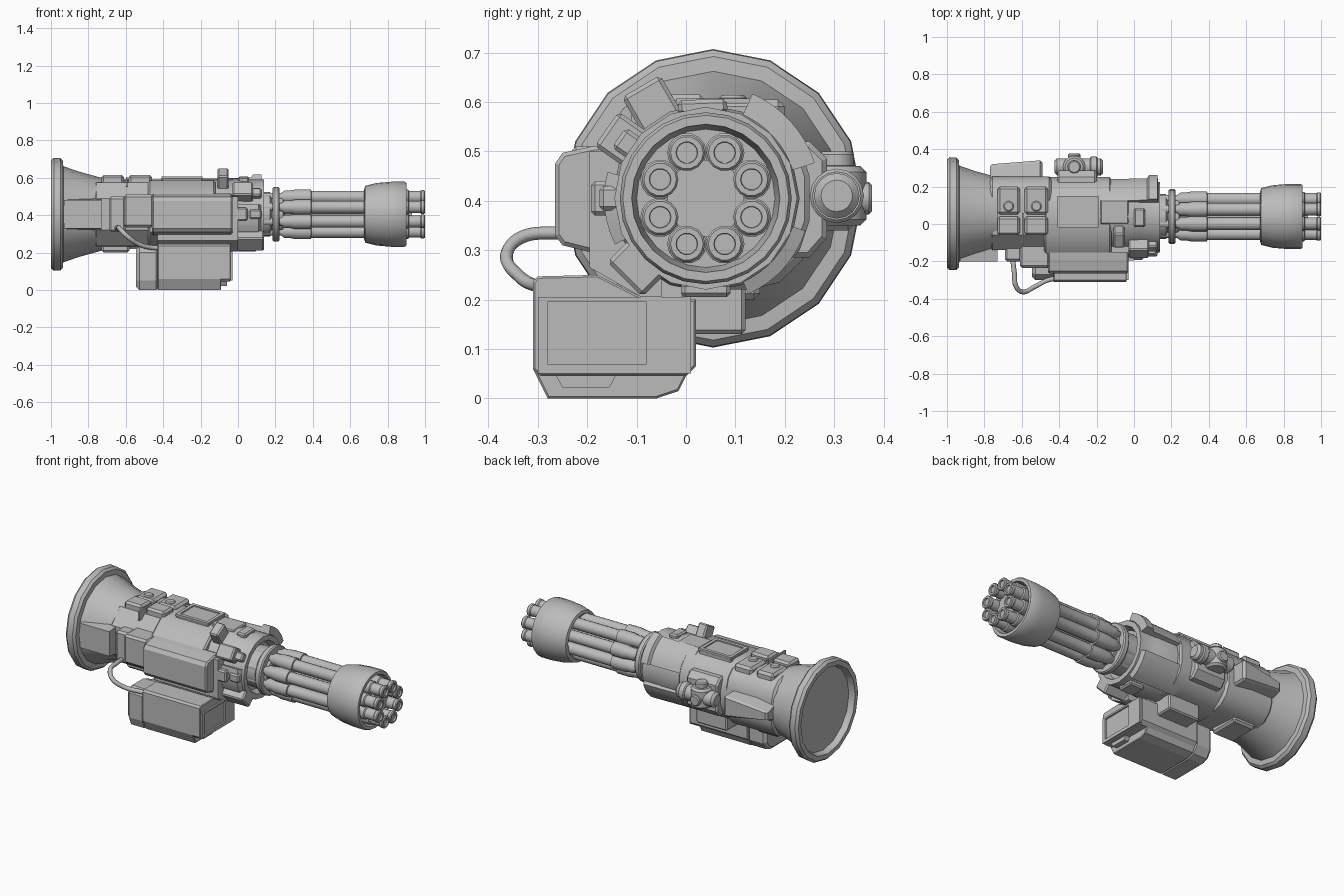
import bpy, bmesh, math
from mathutils import Matrix, Vector

if "Cube" in bpy.data.objects:
    bpy.data.objects.remove(bpy.data.objects["Cube"], do_unlink=True)

AY, AZ = 0.04, 0.405  # axis of the rotating barrels

metal = bpy.data.materials.new("grey_metal")
metal.use_nodes = True
GREY = (0.5, 0.5, 0.5, 1)
metal.diffuse_color = GREY
metal.node_tree.nodes["Principled BSDF"].inputs["Base Color"].default_value = GREY


def finish(name, bm, smooth=30):
    bmesh.ops.remove_doubles(bm, verts=bm.verts, dist=1e-5)
    bmesh.ops.recalc_face_normals(bm, faces=bm.faces)
    me = bpy.data.meshes.new(name)
    bm.to_mesh(me)
    bm.free()
    ob = bpy.data.objects.new(name, me)
    bpy.context.collection.objects.link(ob)
    me.materials.append(metal)
    if smooth:
        bpy.ops.object.select_all(action='DESELECT')
        ob.select_set(True)
        bpy.context.view_layer.objects.active = ob
        bpy.ops.object.shade_smooth_by_angle(angle=math.radians(smooth))
    return ob


def box(name, x, y, z, bevel=0.0, turn=0):
    """Chamfered box between limits, optionally turned about the barrel axis."""
    bm = bmesh.new()
    bmesh.ops.create_cube(bm, size=1)
    for v in bm.verts:
        v.co = Vector([(a + b) / 2 + c * (b - a) for (a, b), c in zip((x, y, z), v.co)])
    if bevel:
        bmesh.ops.bevel(bm, geom=bm.edges[:], offset=bevel, segments=1, affect='EDGES')
    if turn:
        bmesh.ops.rotate(bm, verts=bm.verts, cent=(0, AY, AZ),
                         matrix=Matrix.Rotation(math.radians(turn), 3, 'X'))
    return finish(name, bm, 0)


def radial(name, x, r, width, angle, bevel=0.008):
    """Block standing on the round housing; angle runs from +y towards +z."""
    return box(name, x, (AY + r[0], AY + r[1]), (AZ - width / 2, AZ + width / 2), bevel, angle)


def prism(name, section, x0, x1, bevel=0.0, smooth=0):
    """Cross-section in y, z drawn out along x."""
    bm = bmesh.new()
    face = bm.faces.new([bm.verts.new((x0, y, z)) for y, z in section])
    ext = bmesh.ops.extrude_face_region(bm, geom=[face])["geom"]
    bmesh.ops.translate(bm, vec=(x1 - x0, 0, 0),
                        verts=[g for g in ext if isinstance(g, bmesh.types.BMVert)])
    if bevel:
        ends = [e for e in bm.edges if abs(e.verts[0].co.x - e.verts[1].co.x) < 1e-6]
        bmesh.ops.bevel(bm, geom=ends, offset=bevel, segments=1, affect='EDGES')
    return finish(name, bm, smooth)


def lathe(name, profile, n, centre=(0, AY, AZ), axis='X', arc=None, smooth=35):
    """Profile of (distance, radius) turned about an axis; arc gives a closed shell."""
    bm = bmesh.new()
    a0, a1 = [math.radians(a) for a in (arc or (0, 360))]
    steps = n + 1 if arc else n
    rings = []
    for i in range(steps):
        a = a0 + (a1 - a0) * i / n
        rings.append([bm.verts.new((d, r * math.cos(a), r * math.sin(a))) for d, r in profile])
    m = len(profile)
    for i in range(n):
        p, q = rings[i], rings[(i + 1) % steps]
        for j in range(m if arc else m - 1):
            k = (j + 1) % m
            bm.faces.new((p[j], p[k], q[k], q[j]))
    if arc:
        bm.faces.new(rings[0])
        bm.faces.new(rings[-1])
    if axis == 'Y':
        bmesh.ops.rotate(bm, verts=bm.verts, matrix=Matrix.Rotation(math.pi / 2, 3, 'Z'))
    elif axis == 'Z':
        bmesh.ops.rotate(bm, verts=bm.verts, matrix=Matrix.Rotation(-math.pi / 2, 3, 'Y'))
    bmesh.ops.translate(bm, verts=bm.verts, vec=centre)
    bmesh.ops.dissolve_degenerate(bm, dist=1e-6, edges=bm.edges)
    return finish(name, bm, smooth)


def cyl(name, d0, d1, r, centre, axis, n=16, c=0.006):
    return lathe(name, [(d0, 0), (d0, r - c), (d0 + c, r), (d1 - c, r), (d1, r - c), (d1, 0)],
                 n, centre, axis)


# Rear flare with its rim and recessed back
lathe("rear_flare", [(-.965, 0), (-.965, .25), (-1, .262), (-1, .29), (-.985, .302), (-.95, .3),
                     (-.936, .287), (-.934, .257), (-.85, .228), (-.73, .195), (-.73, 0)],
      16, (0, .055, .405), smooth=25)
prism("flare_side_plate", [(-.2, .33), (-.2, .48), (-.12, .49), (-.12, .32)], -.93, -.73)

# Main housing
prism("rear_housing", [(-.14, .32), (-.14, .49), (-.06, .575), (.13, .59), (.19, .575),
                       (.235, .53), (.255, .47), (.255, .33), (.235, .28), (.19, .235),
                       (.13, .22), (-.06, .235)], -.77, -.44, .014, 40)
prism("middle_housing", [(-.17, .31), (-.17, .5), (-.07, .585), (.12, .59), (.185, .56),
                         (.23, .51), (.25, .45), (.25, .36), (.23, .3), (.185, .25), (.12, .22),
                         (-.07, .225)], -.48, -.12, .01, 40)
lathe("front_housing", [(-.2, 0), (-.2, .19), (.02, .19), (.03, .185), (.14, .185), (.14, .155),
                        (.1, .14), (.1, 0)], 16)
lathe("rear_side_shell", [(-.18, .185), (-.18, .208), (.07, .215), (.08, .232), (.125, .232),
                          (.13, .185)], 8, arc=(18, 66))
lathe("lower_side_shell", [(-.18, .185), (-.18, .208), (.12, .212), (.13, .185)], 8,
      arc=(-66, -18))

# Front side armour and lower skirt
prism("side_armour", [(-.15, .29), (-.19, .295), (-.25, .31), (-.265, .33), (-.265, .475),
                      (-.25, .497), (-.19, .51), (-.15, .515)], -.46, -.03, .008)
prism("side_skirt", [(-.195, .265), (-.195, .5), (-.05, .5), (-.05, .205), (-.09, .205)],
      -.43, .0)
box("armour_rear_box", (-.61, -.45), (-.235, -.1), (.335, .51), .012)
box("armour_rear_step", (-.69, -.6), (-.2, -.1), (.31, .5), .012)

# Clamps standing around the front housing
lathe("front_side_shell", [(-.05, .18), (-.05, .206), (.11, .206), (.125, .18)], 6,
      arc=(165, 207))
radial("front_clamp_upper", (-.03, .08), (.16, .245), .085, 145)
radial("front_clamp_middle", (-.03, .05), (.16, .232), .07, 180)
radial("front_clamp_lower", (-.03, .14), (.15, .232), .1, 225)
for i, angle in enumerate((145, 180)):
    radial(f"front_clamp_foot_{i}", (.06, .125), (.16, .215), .05, angle)
radial("top_knob", (-.11, -.05), (.17, .262), .09, 120)
radial("top_clamp", (.0, .06), (.17, .2), .1, 92)
radial("bottom_clamp", (.0, .1), (.17, .2), .1, 270)

# Top screen and ribs
box("screen_frame", (-.41, -.19), (-.02, .15), (.57, .6), .006)
for name, x, y in (("left", (-.21, -.19), (-.02, .15)), ("right", (-.41, -.39), (-.02, .15)),
                   ("front", (-.41, -.19), (-.02, 0)), ("back", (-.41, -.19), (.13, .15))):
    box("screen_edge_" + name, x, y, (.595, .607))
box("top_rib", (-.18, -.03), (.0, .13), (.57, .597), .006)

# Rear saddles above and below
for i, x in enumerate(((-.73, -.61), (-.585, -.46))):
    box(f"top_saddle_{i}", x, (-.06, .04), (.56, .615), .012)
    box(f"top_saddle_back_{i}", x, (.05, .2), (.55, .605), .014)
    cyl(f"saddle_bolt_{i}", .59, .614, .028, (sum(x) / 2, .095, 0), 'Z')
box("bottom_saddle", (-.73, -.58), (-.04, .15), (.2, .25), .012)
box("saddle_bar", (-.6, -.59), (-.11, .06), (.55, .605))

# Back side wedge and sight drum
wedge = box("back_wedge", (-.77, -.49), (.2, .34), (.34, .47), .012)
for v in wedge.data.vertices:
    if v.co.x < -.7 and v.co.y > .27:
        v.co.y -= .02
        v.co.z = AZ + (v.co.z - AZ) * .4
prism("sight_mount", [(.2, .285), (.25, .285), (.285, .325), (.285, .485), (.25, .52), (.2, .52)],
      -.41, -.2, .01)
cyl("sight_tube", -.425, -.165, .046, (0, .305, .41), 'X', c=.014)
cyl("sight_drum", .35, .47, .06, (-.32, .305, 0), 'Z', c=.012)
cyl("sight_cap", .465, .5, .035, (-.32, .305, 0), 'Z')
cyl("sight_lens", .3, .376, .033, (-.32, 0, .405), 'Y')
cyl("sight_front_ring", -.235, -.195, .055, (0, .305, .41), 'X')

# Ammunition box under the housing
upper = [(.02, .065), (.02, .2), (-.08, .2), (-.18, .25), (-.3, .247), (-.31, .235), (-.31, .06)]
prism("ammo_case", [(-.28, 0), (-.06, 0), (-.015, .015), (0, .045)] + upper, -.43, -.09, .004)
prism("ammo_case_end", [(-.295, .045), (0, .045)] + upper, -.1, -.04, .004)
prism("ammo_case_rear", [(-.28, 0), (-.06, 0), (-.02, .015), (.01, .06), (.01, .19), (-.08, .2),
                         (-.16, .235), (-.27, .235), (-.3, .2), (-.3, .05)], -.545, -.42, .018)
prism("ammo_base_lip", [(-.25, .022), (-.155, .022), (-.14, .05), (-.265, .05)], -.1, -.06)
for name, y, z in (("bottom", (-.3, .01), (.05, .07)), ("top", (-.3, .01), (.195, .205)),
                   ("front", (-.3, -.28), (.07, .195)), ("back", (-.08, .01), (.07, .195))):
    box("ammo_lid_" + name, (-.045, -.03), y, z)
box("ammo_feed", (-.36, -.15), (0, .12), (.13, .25), .008)
box("ammo_bridge", (-.4, -.1), (-.14, 0), (.18, .26), .008)

# Feed cable
curve = bpy.data.curves.new("feed_cable", 'CURVE')
curve.dimensions = '3D'
curve.bevel_depth = .013
curve.bevel_resolution = 2
curve.use_fill_caps = True
path = [(-.65, -.18, .33), (-.64, -.26, .335), (-.63, -.335, .325), (-.595, -.363, .29),
        (-.53, -.335, .245), (-.46, -.3, .227), (-.4, -.29, .225)]
spline = curve.splines.new('BEZIER')
spline.bezier_points.add(len(path) - 1)
for p, co in zip(spline.bezier_points, path):
    p.co = co
    p.handle_left_type = p.handle_right_type = 'AUTO'
cable = bpy.data.objects.new("feed_cable", curve)
curve.materials.append(metal)
bpy.context.collection.objects.link(cable)

# Barrel spindle, collar and muzzle shroud
lathe("spindle", [(.09, 0), (.09, .12), (.17, .12), (.18, .105), (.24, .105), (.25, .078),
                  (.93, .078), (.93, 0)], 16)
lathe("barrel_collar", [(.185, .1), (.185, .14), (.192, .146), (.215, .146), (.222, .14),
                        (.222, .1)], 24)
lathe("muzzle_shroud", [(.7, .1), (.675, .135), (.68, .152), (.74, .167), (.82, .174), (.89, .174),
                        (.9, .168), (.9, .15), (.84, .14), (.84, .06)], 24)

# Eight barrels
for i in range(8):
    a = math.radians(22.5 + 45 * i)
    centre = (0, AY + .1 * math.cos(a), AZ + .1 * math.sin(a))
    lathe(f"barrel_{i}", [(.12, 0), (.12, .022), (.23, .022), (.25, .036), (.28, .036), (.31, .042),
                          (.39, .042), (.392, .034), (.84, .034), (.85, .04), (.91, .04),
                          (.915, .033), (.975, .033), (.98, .037), (.995, .037), (1, .033),
                          (1, .022), (.99, .021), (.99, 0)], 14, centre)
